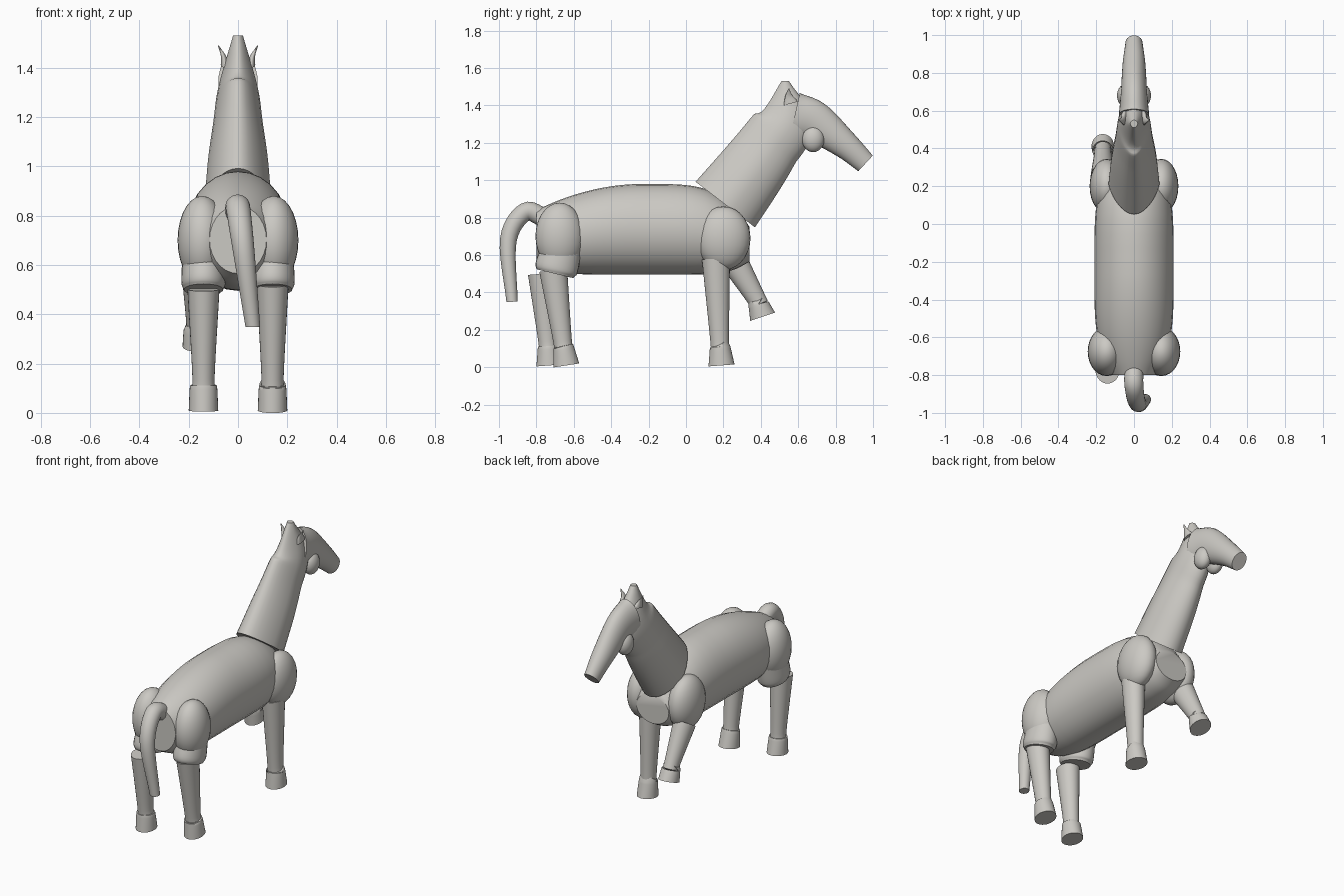
import bpy
import bmesh
import math
from mathutils import Vector

default_cube = bpy.data.objects.get("Cube")
if default_cube:
    bpy.data.objects.remove(default_cube, do_unlink=True)

coat = bpy.data.materials.new("warm_grey_clay")
coat.use_nodes = True
coat.diffuse_color = (0.6, 0.585, 0.55, 1)
coat.node_tree.nodes["Principled BSDF"].inputs["Base Color"].default_value = coat.diffuse_color

SEGMENTS = 28
STEPS = 6
ACROSS = Vector((1, 0, 0))
SIDES = {"left": 1, "right": -1}


def finish(bm, name):
    """Turn a bmesh into a smooth-shaded object with the coat material."""
    bmesh.ops.recalc_face_normals(bm, faces=bm.faces)
    mesh = bpy.data.meshes.new(name)
    bm.to_mesh(mesh)
    bm.free()
    mesh.materials.append(coat)
    obj = bpy.data.objects.new(name, mesh)
    bpy.context.collection.objects.link(obj)
    bpy.ops.object.select_all(action="DESELECT")
    obj.select_set(True)
    bpy.context.view_layer.objects.active = obj
    bpy.ops.object.shade_smooth_by_angle(angle=math.radians(40))


def spline(stations):
    """Catmull-Rom interpolation through the stations."""
    points = [Vector(station) for station in stations]
    before_first = points[0] * 2 - points[1]
    after_last = points[-1] * 2 - points[-2]
    points = [before_first, *points, after_last]
    samples = []
    for a, b, c, d in zip(points, points[1:], points[2:], points[3:]):
        for step in range(STEPS):
            t = step / STEPS
            cubic = b * 3 - a - c * 3 + d
            square = a * 2 - b * 5 + c * 4 - d
            samples.append(b + ((c - a) * t + square * t**2 + cubic * t**3) / 2)
    return samples + [points[-2]]


def skin(name, stations, side=1, pinch=0, axis=None):
    """Loft ellipses along a path of (x, y, z, half depth, half width).

    Rings stand square to the path, or to the axis when one is given.
    A pinch narrows the upper side into a ridge.
    """
    bm = bmesh.new()
    samples = spline(stations)
    last = len(samples) - 1
    rings = []
    for index, sample in enumerate(samples):
        ahead = samples[min(index + 1, last)].to_3d()
        behind = samples[max(index - 1, 0)].to_3d()
        upward = ACROSS.cross(axis or ahead - behind).normalized()
        depth, width = sample[-2:]
        ring = []
        for segment in range(SEGMENTS):
            angle = math.tau * segment / SEGMENTS
            rise = math.cos(angle)
            spread = math.sin(angle) * (1 - pinch * max(0, rise))
            point = sample.to_3d() + upward * depth * rise + ACROSS * width * spread
            point.x *= side
            ring.append(bm.verts.new(point))
        rings.append(ring)
    for near, far in zip(rings, rings[1:]):
        for segment in range(SEGMENTS):
            previous = segment - 1
            bm.faces.new((near[previous], near[segment], far[segment], far[previous]))
    bm.faces.new(rings[0])
    bm.faces.new(rings[-1])
    finish(bm, name)


def blob(name, centre, radii, side):
    """Ellipsoid for a muscle bulge."""
    bm = bmesh.new()
    bmesh.ops.create_uvsphere(bm, u_segments=SEGMENTS, v_segments=SEGMENTS // 2, radius=1)
    bmesh.ops.scale(bm, vec=radii, verts=bm.verts)
    bmesh.ops.translate(bm, vec=(side * centre[0], *centre[1:]), verts=bm.verts)
    finish(bm, name)


def leg(name, side, x, hip, ankle, sole):
    """Tapered leg that flares into a hoof; joints are (y, z)."""
    coronet = Vector(ankle).lerp(Vector(sole), 0.25)
    skin(name, [
        (x, *hip, 0.075, 0.065),
        (x, *ankle, 0.05, 0.045),
        (x, *coronet, 0.055, 0.055),
        (x, *sole, 0.07, 0.06),
    ], side)


def barrel(u):
    """Body section from rump (u = -1) to chest (u = 1)."""
    top = 0.98 - (0.14 * u**2 if u < 0 else 0.23 * u**4)
    bottom = 0.495 + 0.07 * u**6
    width = 0.21 * (1 - 0.45 * u**4)
    return 0, 0.57 * u - 0.23, (top + bottom) / 2, (top - bottom) / 2, width


# Barrel body with flat rump and chest
skin("body", [barrel(i / 8) for i in range(-8, 9)], axis=Vector((0, 1, 0)))

# Neck rising to a narrow ridged poll
skin("neck", [
    (0, 0.21, 0.87, 0.2, 0.135),
    (0, 0.34, 1.04, 0.185, 0.12),
    (0, 0.44, 1.18, 0.17, 0.1),
    (0, 0.53, 1.32, 0.15, 0.08),
    (0, 0.53, 1.53, 0.02, 0.02),
], pinch=0.25)

# Head tapering to a blunt muzzle
skin("head", [
    (0, 0.58, 1.34, 0.13, 0.08),
    (0, 0.69, 1.31, 0.11, 0.07),
    (0, 0.85, 1.19, 0.075, 0.06),
    (0, 0.96, 1.09, 0.057, 0.045),
])

# Tail arching out and hanging to one side
skin("tail", [
    (0, -0.76, 0.8, 0.05, 0.05),
    (0, -0.86, 0.83, 0.05, 0.05),
    (0.02, -0.95, 0.68, 0.045, 0.045),
    (0.06, -0.93, 0.35, 0.03, 0.03),
])

# Paired muscles, thigh cuffs, cheeks and ears
for label, side in SIDES.items():
    blob(label + "_haunch", (0.145, -0.675, 0.7), (0.1, 0.13, 0.18), side)
    blob(label + "_shoulder", (0.145, 0.2, 0.69), (0.09, 0.145, 0.17), side)
    blob(label + "_cheek", (0.045, 0.68, 1.22), (0.045, 0.06, 0.07), side)
    skin(label + "_thigh_cuff", [
        (0.14, -0.65, 0.68, 0.1, 0.08),
        (0.14, -0.69, 0.54, 0.115, 0.09),
        (0.14, -0.7, 0.5, 0.1, 0.08),
    ], side)
    skin(label + "_ear", [
        (0.05, 0.56, 1.41, 0.04, 0.02),
        (0.06, 0.55, 1.45, 0.02, 0.01),
        (0.08, 0.55, 1.49, 0.002, 0.002),
    ], side)

# Three standing legs and one raised
leg("left_hind_leg", SIDES["left"], 0.14, (-0.71, 0.52), (-0.66, 0.14), (-0.64, 0.01))
leg("right_hind_leg", SIDES["right"], 0.14, (-0.77, 0.5), (-0.74, 0.14), (-0.73, 0.01))
leg("left_front_leg", SIDES["left"], 0.14, (0.16, 0.58), (0.18, 0.14), (0.19, 0.01))
leg("right_raised_leg", SIDES["right"], 0.165, (0.25, 0.58), (0.38, 0.36), (0.41, 0.27))
